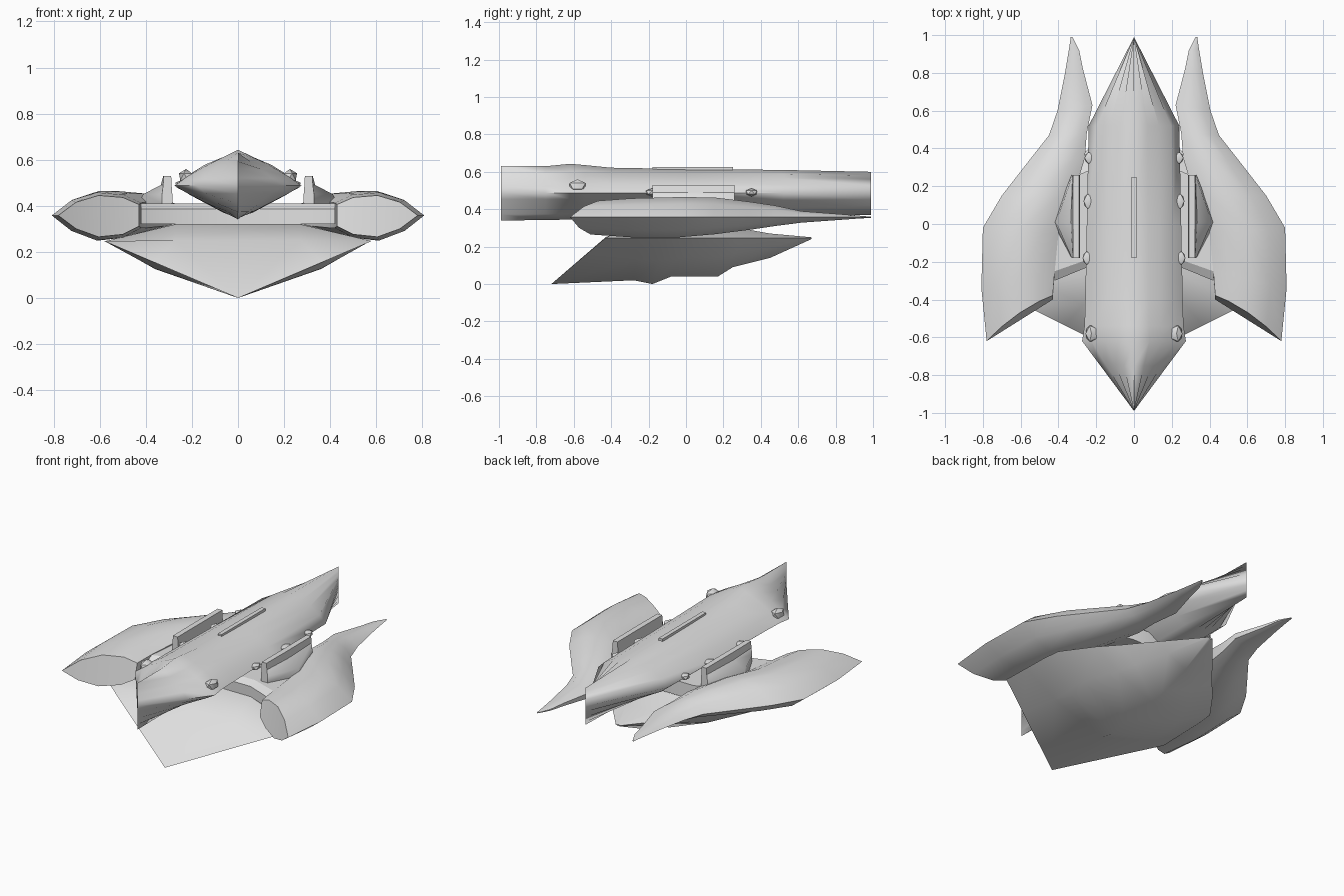
import bpy, bmesh, math

hull_grey = bpy.data.materials.new("hull_grey")
hull_grey.diffuse_color = (0.75, 0.75, 0.75, 1)


def finish(name, bm, angle=50):
    bmesh.ops.remove_doubles(bm, verts=bm.verts, dist=0.0005)
    bmesh.ops.recalc_face_normals(bm, faces=bm.faces)
    mesh = bpy.data.meshes.new(name)
    bm.to_mesh(mesh)
    bm.free()
    ob = bpy.data.objects.new(name, mesh)
    bpy.context.collection.objects.link(ob)
    mesh.materials.append(hull_grey)
    bpy.ops.object.select_all(action='DESELECT')
    ob.select_set(True)
    bpy.context.view_layer.objects.active = ob
    bpy.ops.object.shade_smooth_by_angle(angle=math.radians(angle))
    return ob


def loft(name, rings, angle=50, capped=True):
    """Skin a list of equal-length closed rings and optionally cap the ends."""
    bm = bmesh.new()
    vs = [[bm.verts.new(p) for p in r] for r in rings]
    n = len(rings[0])
    for a, b in zip(vs, vs[1:]):
        for i in range(n):
            j = (i + 1) % n
            bm.faces.new((a[i], a[j], b[j], b[i]))
    if capped:
        caps = [bm.faces.new(vs[0]), bm.faces.new(vs[-1])]
        bmesh.ops.triangulate(bm, faces=caps)
    return finish(name, bm, angle)


def sided(ring, s):
    return [(s * x, y, z) for x, y, z in ring]


# Fuselage: rounded diamond section, ends pinched to vertical knife edges
# station: y, half width, top z, bottom z, roundness
body = [(-0.99, 0.0, 0.63, 0.34, 0.3), (-0.75, 0.178, 0.63, 0.342, 0.3),
        (-0.62, 0.275, 0.643, 0.345, 0.3), (-0.54, 0.262, 0.636, 0.348, 0.8),
        (-0.4, 0.258, 0.622, 0.35, 1), (0.0, 0.25, 0.615, 0.353, 1),
        (0.52, 0.24, 0.61, 0.358, 1), (0.99, 0.0, 0.60, 0.37, 1)]
rings = []
for y, w, zt, zb, r in body:
    zm = 0.487
    half = [(0, zt)]
    for t, bulge in ((0.3, 0.12), (0.55, 0.2), (0.82, 0.17)):
        half.append((t * w, zm + (zt - zm) * (1 - t + bulge * r)))
    half.append((w, zm))
    for t in (0.8, 0.5, 0.25):
        half.append((t * w, zm + (zb - zm) * (1 - t + 0.1 * r)))
    half.append((0, zb))
    rings.append([(x, y, z) for x, z in half] + [(-x, y, z) for x, z in half[-2:0:-1]])
loft("fuselage", rings, 75, capped=False)

# Raised spine on the fuselage
loft("spine", [[(-0.013, y, 0.59), (0.013, y, 0.59), (0.013, y, z), (-0.013, y, z)]
               for y, z in ((-0.18, 0.626), (0.0, 0.626), (0.25, 0.625))], 30)

# Side pods: inner x, y, outer x, y, top z, bottom z
pod = [(0.43, -0.40, 0.78, -0.62, 0.445, 0.265), (0.42, -0.25, 0.808, -0.34, 0.458, 0.25),
       (0.40, -0.05, 0.80, -0.02, 0.465, 0.25), (0.32, 0.15, 0.70, 0.15, 0.463, 0.266),
       (0.26, 0.35, 0.56, 0.33, 0.44, 0.29), (0.25, 0.48, 0.45, 0.47, 0.42, 0.31),
       (0.22, 0.63, 0.405, 0.60, 0.39, 0.328), (0.27, 0.82, 0.365, 0.80, 0.375, 0.342),
       (0.29, 0.92, 0.345, 0.92, 0.366, 0.35), (0.325, 0.99, 0.335, 0.99, 0.36, 0.354)]
section = [(1, 0), (0.78, 0.66), (0.5, 1), (0.2, 0.9), (0, 0.55),
           (0, -0.5), (0.2, -0.88), (0.5, -1), (0.78, -0.62)]
# Upright side fins, as horizontal slices: z, inner x, edge x, bulge x
fin = [(0.37, 0.285, 0.33, 0.40), (0.41, 0.285, 0.33, 0.43), (0.45, 0.285, 0.33, 0.412),
       (0.49, 0.288, 0.325, 0.335), (0.53, 0.29, 0.322, 0.324)]
for s, side in ((1, "right"), (-1, "left")):
    rings = []
    for i, (xi, yi, xo, yo, zt, zb) in enumerate(pod):
        rake = 0.04 if i == 0 else 0
        rings.append(sided([(xi + (xo - xi) * t, yi + (yo - yi) * t + rake * max(h, 0),
                             0.358 + h * ((zt - 0.358) if h > 0 else (0.358 - zb)))
                            for t, h in section], s))
    loft("pod_" + side, rings, 50)

    loft("fin_" + side, [sided([(a, -0.18, z), (b, -0.18, z), (c, 0.01, z),
                                (b, 0.26, z), (a, 0.26, z)], s) for z, a, b, c in fin], 35)

    # Small lugs along the flank and a flat cheek bump behind the nose
    bumps = [("lug_rear", 0.235, 0.35, 0.49, 0.03, 0.035, 0.022),
             ("lug_middle", 0.24, 0.12, 0.49, 0.03, 0.045, 0.022),
             ("lug_front", 0.245, -0.18, 0.49, 0.03, 0.04, 0.022),
             ("cheek", 0.225, -0.58, 0.525, 0.035, 0.05, 0.035)]
    for name, x, y, z, a, b, c in bumps:
        bm = bmesh.new()
        bmesh.ops.create_icosphere(bm, subdivisions=1, radius=1)
        for v in bm.verts:
            v.co = (s * (x + v.co.x * a), y + v.co.y * b, z + v.co.z * c)
        finish(name + "_" + side, bm, 40)

# Cross slab joining the pods under the fuselage
loft("cross_slab", [[(-0.42, y1, z0), (-0.25, y0, z0), (0.25, y0, z0), (0.42, y1, z0),
                     (0.42, y1, z1), (0.25, y0, z1), (-0.25, y0, z1), (-0.42, y1, z1)]
                    for y0, y1, z0, z1 in ((-0.23, -0.30, 0.32, 0.385),
                                           (-0.19, -0.25, 0.32, 0.41),
                                           (0.28, 0.20, 0.32, 0.41))], 30)

# Lower hull: vee-bottomed wedge with a raked front and a tapering tail
# station: keel y, keel z, edge y, half width, deck y, deck z, mid sag
hull = [(-0.72, 0.0, -0.43, 0.58, -0.43, 0.25, 0), (-0.28, 0.02, -0.26, 0.575, -0.28, 0.32, 0.035),
        (-0.18, 0.0, -0.12, 0.572, -0.1, 0.325, 0.03), (-0.08, 0.04, 0.0, 0.56, 0.0, 0.325, 0.03),
        (0.17, 0.04, 0.18, 0.43, 0.18, 0.32, 0.025), (0.25, 0.09, 0.28, 0.34, 0.28, 0.30, 0.02),
        (0.45, 0.14, 0.45, 0.20, 0.45, 0.27, 0.01), (0.67, 0.24, 0.67, 0.015, 0.67, 0.25, 0)]
rings = []
for yk, zk, ye, w, yd, zd, sag in hull:
    half = [(0.63 * w, yk + (ye - yk) * 0.63, zk + (0.247 - zk) * 0.63 - sag),
            (w, ye, 0.247), (0.47 * w, yd, zd)]
    rings.append([(0, yk, zk)] + half + [(-x, y, z) for x, y, z in half[::-1]])
loft("lower_hull", rings, 50)
